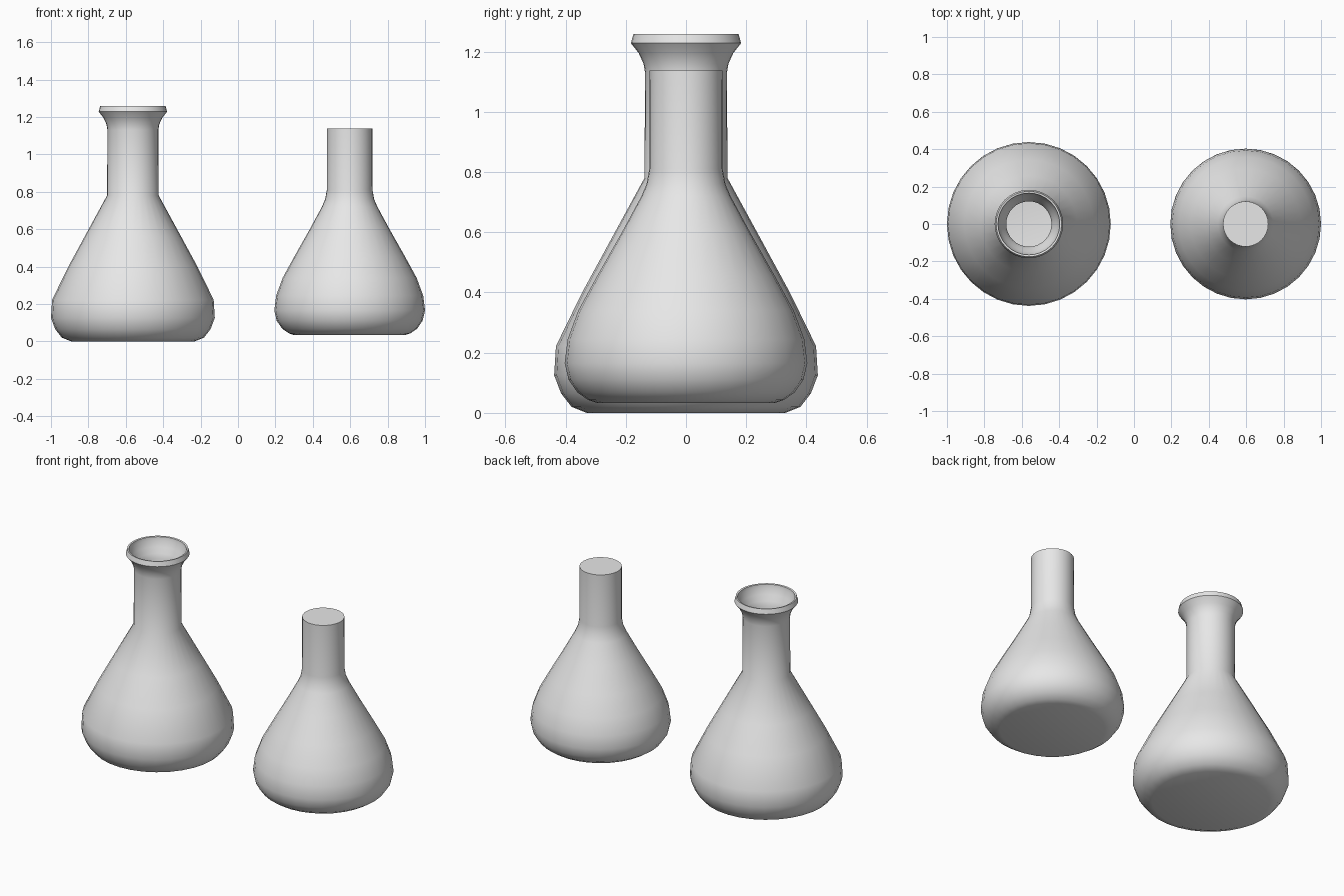
import bpy, bmesh, math
from mathutils import Matrix, Vector

cube = bpy.data.objects.get("Cube")
if cube:
    bpy.data.objects.remove(cube, do_unlink=True)

SIDES = 32


def make_material(name, rgb):
    mat = bpy.data.materials.new(name)
    mat.use_nodes = True
    mat.diffuse_color = (*rgb, 1)
    mat.node_tree.nodes["Principled BSDF"].inputs["Base Color"].default_value = (*rgb, 1)
    return mat


def lathe(name, profile, x, mat):
    """Turn a (radius, height) profile that starts and ends on the axis."""
    bm = bmesh.new()
    verts = [bm.verts.new((r, 0, z)) for r, z in profile]
    edges = [bm.edges.new(pair) for pair in zip(verts, verts[1:])]
    bmesh.ops.spin(bm, geom=verts + edges, cent=(0, 0, 0), axis=(0, 0, 1),
                   angle=math.tau, steps=SIDES, use_merge=True)
    bmesh.ops.remove_doubles(bm, verts=bm.verts, dist=0.0005)
    bmesh.ops.recalc_face_normals(bm, faces=bm.faces)
    mesh = bpy.data.meshes.new(name)
    bm.to_mesh(mesh)
    bm.free()
    mesh.materials.append(mat)
    obj = bpy.data.objects.new(name, mesh)
    bpy.context.collection.objects.link(obj)
    obj.location.x = x
    bpy.ops.object.select_all(action="DESELECT")
    obj.select_set(True)
    bpy.context.view_layer.objects.active = obj
    bpy.ops.object.shade_smooth_by_angle(angle=math.radians(50))
    return obj


grey = make_material("light grey", (0.8, 0.8, 0.8))

# Body shape shared by the liquid and the inside of the flask
inner = [(0, 0.033), (0.295, 0.033), (0.325, 0.043), (0.36, 0.067), (0.39, 0.11),
         (0.403, 0.165), (0.393, 0.245), (0.358, 0.34), (0.295, 0.455),
         (0.213, 0.6), (0.148, 0.72), (0.131, 0.76), (0.122, 0.81), (0.121, 1.138)]

# Outside of the flask, from the base up to the lip
outer = [(0, 0), (0.33, 0), (0.38, 0.02), (0.415, 0.065), (0.438, 0.125),
         (0.432, 0.222), (0.345, 0.4), (0.258, 0.56), (0.138, 0.78),
         (0.136, 1.13), (0.141, 1.16), (0.157, 1.195), (0.183, 1.228), (0.175, 1.258)]

# Mouth of the flask, from the neck up to the lip
mouth = [(0.132, 1.165), (0.148, 1.2), (0.163, 1.235), (0.165, 1.256)]

lathe("flask", outer + mouth[::-1] + inner[::-1], -0.562, grey)
lathe("liquid", inner + [(0, 1.138)], 0.597, grey)
